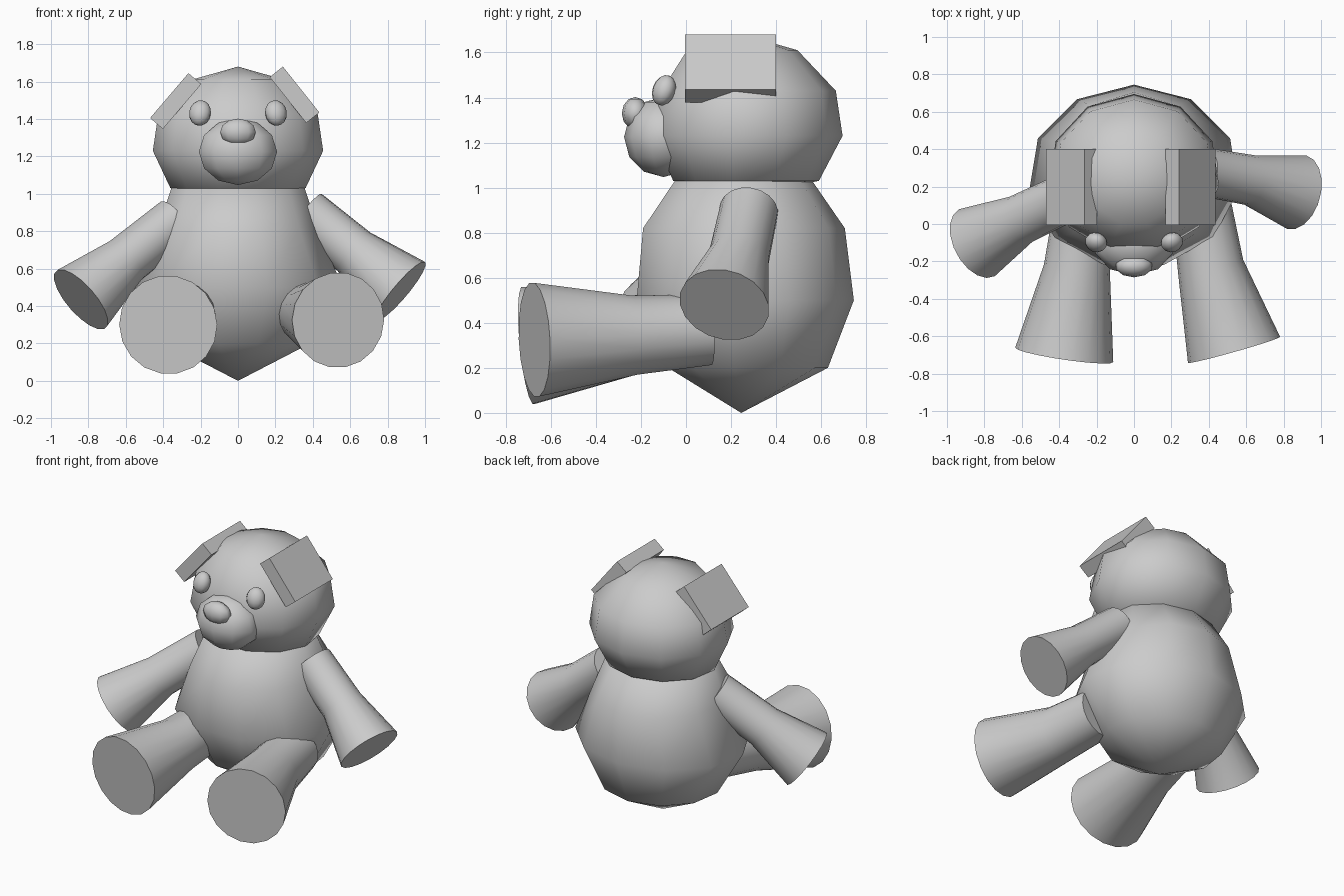
import bpy, bmesh, math
from mathutils import Vector, Matrix

if "Cube" in bpy.data.objects:
    bpy.data.objects.remove(bpy.data.objects["Cube"])


def finish(bm, name, angle=None):
    bmesh.ops.recalc_face_normals(bm, faces=bm.faces)
    me = bpy.data.meshes.new(name)
    bm.to_mesh(me)
    bm.free()
    ob = bpy.data.objects.new(name, me)
    bpy.context.collection.objects.link(ob)
    bpy.ops.object.select_all(action='DESELECT')
    ob.select_set(True)
    bpy.context.view_layer.objects.active = ob
    if angle is None:
        bpy.ops.object.shade_smooth()
    elif angle > 0:
        bpy.ops.object.shade_smooth_by_angle(angle=math.radians(angle))
    return ob


def loft(bm, rings, start=None, end=None):
    """Skin rings of points; close the ends with a pole point or a flat cap."""
    loops = [[bm.verts.new(p) for p in r] for r in rings]
    n = len(loops[0])
    for a, b in zip(loops, loops[1:]):
        for i in range(n):
            j = (i + 1) % n
            bm.faces.new((a[i], a[j], b[j], b[i]))
    for loop, pole in ((loops[0], start), (loops[-1], end)):
        if pole:
            p = bm.verts.new(pole)
            for i in range(n):
                bm.faces.new((loop[i], loop[(i + 1) % n], p))
        else:
            bm.faces.new(loop)


def round_form(name, rings, bottom, top, n=11):
    """Low-poly rounded volume from rings of (z, centre y, x radius, y radius)."""
    bm = bmesh.new()
    angs = [math.pi / 2 + 2 * math.pi * i / n for i in range(n)]
    loft(bm, [[(rx * math.cos(a), cy + ry * math.sin(a), z) for a in angs]
              for z, cy, rx, ry in rings], bottom, top)
    return finish(bm, name)


def limb(name, stations, n=18):
    """Flared limb from (centre, radius) stations, ending in flat discs."""
    bm = bmesh.new()
    pts = [Vector(c) for c, r in stations]
    rings = []
    for k, (c, r) in enumerate(stations):
        d = pts[min(k + 1, len(pts) - 1)] - pts[max(k - 1, 0)]
        q = d.to_track_quat('Z', 'Y')
        rings.append([pts[k] + q @ Vector((r * math.cos(2 * math.pi * i / n),
                                           r * math.sin(2 * math.pi * i / n), 0))
                      for i in range(n)])
    loft(bm, rings)
    return finish(bm, name, 40)


def ball(name, loc, radii, u=10, v=6, tilt=(0, 0)):
    bm = bmesh.new()
    bmesh.ops.create_uvsphere(bm, u_segments=u, v_segments=v, radius=1)
    m = (Matrix.Translation(loc) @ Matrix.Rotation(tilt[1], 4, 'Z')
         @ Matrix.Rotation(tilt[0], 4, 'X') @ Matrix.Diagonal((*radii, 1)))
    bm.transform(m)
    return finish(bm, name)


# Torso and head
round_form("body", [(0.20, 0.268, 0.39, 0.362), (0.50, 0.253, 0.565, 0.492),
                    (0.82, 0.248, 0.43, 0.457), (1.03, 0.249, 0.36, 0.311)],
           (0, 0.245, 0), (0, 0.25, 1.12))
round_form("head", [(1.03, 0.26, 0.365, 0.33), (1.23, 0.265, 0.46, 0.43),
                    (1.43, 0.27, 0.43, 0.395), (1.61, 0.245, 0.25, 0.25)],
           (0, 0.25, 0.96), (0, 0.25, 1.68))

# Arms: each poses slightly differently
limb("right_arm", [((0.364, 0.28, 0.90), 0.13), ((0.62, 0.235, 0.69), 0.135),
                   ((0.87, 0.17, 0.48), 0.203)])
limb("left_arm", [((-0.335, 0.155, 0.855), 0.13), ((-0.605, 0.025, 0.64), 0.135),
                  ((-0.84, -0.10, 0.435), 0.203)])

# Legs
limb("right_leg", [((0.36, 0.10, 0.37), 0.16), ((0.41, -0.23, 0.345), 0.178),
                   ((0.535, -0.673, 0.325), 0.256)])
limb("left_leg", [((-0.265, 0.10, 0.39), 0.16), ((-0.305, -0.24, 0.345), 0.178),
                  ((-0.373, -0.70, 0.30), 0.265)])

# Ears: slanted slabs sunk into the head, given by the outer face's edges
for name, top, low in (("right_ear", (0.24, 1.68), (0.435, 1.435)),
                       ("left_ear", (-0.265, 1.645), (-0.47, 1.405))):
    a, b = Vector(top), Vector(low)
    d = (b - a).normalized()
    inward = Vector((d.y, -d.x))
    if inward.y > 0:
        inward.negate()
    inward *= 0.09
    prof = [a, b, b + inward, a + inward]
    bm = bmesh.new()
    loft(bm, [[(p.x, y, p.y) for p in prof] for y in (-0.005, 0.40)])
    finish(bm, name, 0)

# Face
for name, s in (("right_eye", 1), ("left_eye", -1)):
    ball(name, (0.203 * s, -0.098, 1.432), (0.06, 0.05, 0.07), 12, 8,
         (math.radians(-20), math.radians(20) * s))
ball("muzzle", (0, -0.10, 1.225), (0.22, 0.175, 0.178), 10, 6)
ball("nose", (0, -0.225, 1.33), (0.10, 0.06, 0.072), 10, 6)
